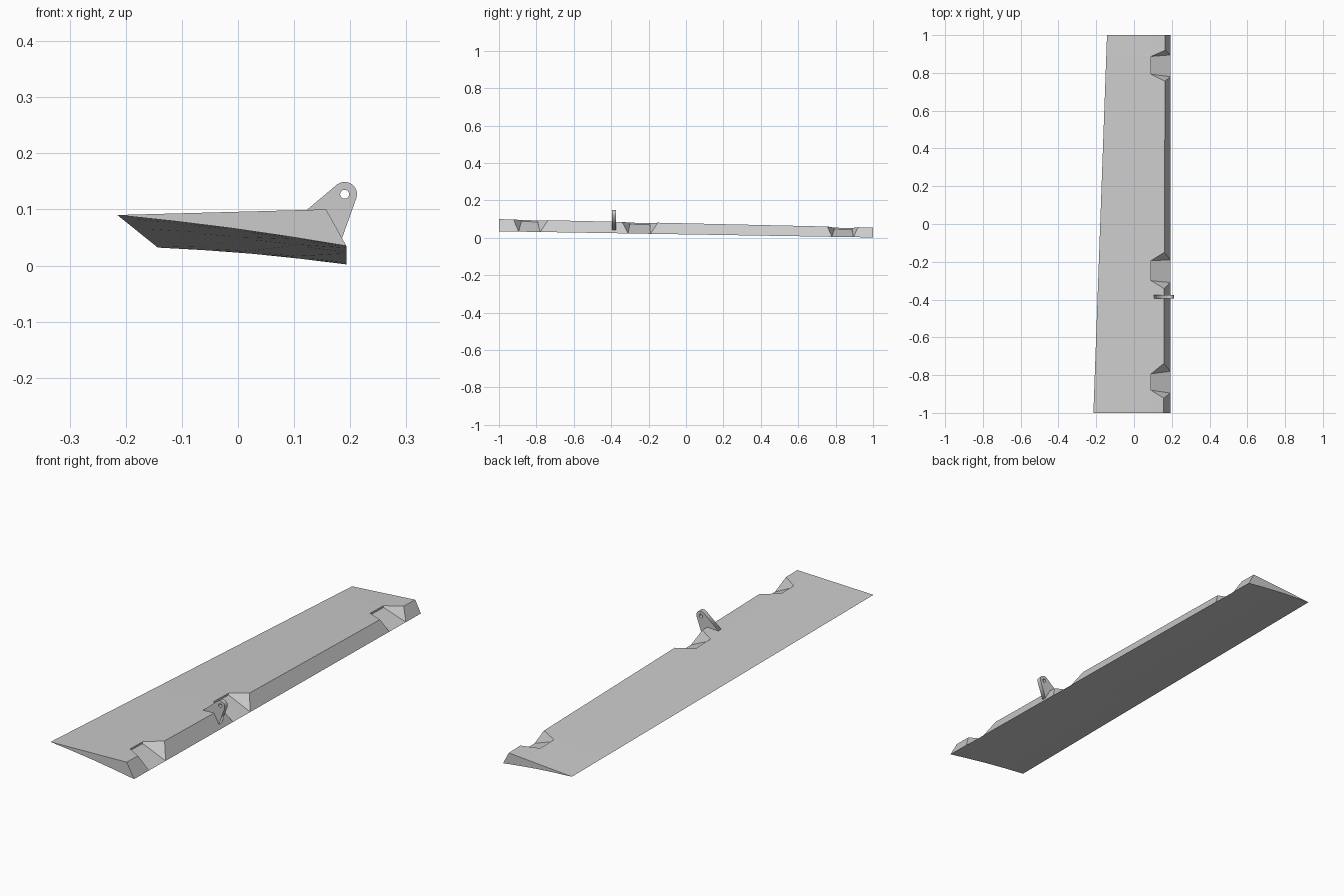
import bpy, bmesh, math
from mathutils import Vector

cube = bpy.data.objects.get("Cube")
if cube:
    bpy.data.objects.remove(cube, do_unlink=True)

grey = bpy.data.materials.new("light_grey")
grey.use_nodes = True
colour = (0.6, 0.6, 0.6, 1)
grey.diffuse_color = colour
grey.node_tree.nodes["Principled BSDF"].inputs["Base Color"].default_value = colour

# Section corners at the front tip and back tip, swept straight between them
TRAIL = Vector((-0.215, -1, 0.09)), Vector((-0.143, 1, 0.032))
CREST = Vector((0.157, -1, 0.10)), Vector((0.165, 1, 0.055))
LIP = Vector((0.193, -1, 0.035)), Vector((0.193, 1, 0.002))


def along(edge, y):
    return edge[0].lerp(edge[1], (y + 1) / 2)


def on_top(x, y):
    a, b = along(TRAIL, y), along(CREST, y)
    return a.lerp(b, (x - a.x) / (b.x - a.x))


bm = bmesh.new()


def station(y_root, y_crest, y_lip):
    """One cross-section; the three y values differ at the hinge notches."""
    trail, lip = along(TRAIL, y_root), along(LIP, y_lip)
    pts = {"trail": trail, "root": on_top(0.09, y_root),
           "crest": along(CREST, y_crest), "lip": lip}
    for i in (1, 2, 3):
        p = trail.lerp(lip, i / 4)
        p.z += 0.004 * math.sin(math.pi * i / 4)
        pts["under%d" % i] = p
    return {k: bm.verts.new(p) for k, p in pts.items()}


def strip(a, b, names):
    for n, m in zip(names, names[1:]):
        bm.faces.new((a[n], b[n], b[m], a[m]))


UNDER = ["lip", "under3", "under2", "under1", "trail"]
TOP = ["trail", "root", "crest", "lip"]

# Hinge notches: (root, crest, lip) for the near and far walls
notches = [((-0.88, -0.922, -0.895), (-0.793, -0.738, -0.78)),
           ((-0.30, -0.342, -0.31), (-0.194, -0.15, -0.19)),
           ((0.793, 0.756, 0.78), (0.887, 0.92, 0.895))]

first = last = station(-1, -1, -1)
for near, far in notches:
    a, b = station(*near), station(*far)
    strip(last, a, TOP + UNDER[1:])
    strip(a, b, ["trail", "root"])
    strip(a, b, UNDER)
    # Ramp floor, short back step and flared side walls
    for s in (a, b):
        s["floor"] = bm.verts.new(s["root"].co - Vector((0, 0, 0.008)))
        bm.faces.new([s[n] for n in ("root", "crest", "lip", "floor")])
    strip(a, b, ["root", "floor", "lip"])
    last = b
end = station(1, 1, 1)
strip(last, end, TOP + UNDER[1:])
for s in (first, end):
    bm.faces.new([s[n] for n in TOP + UNDER[1:-1]])
bmesh.ops.recalc_face_normals(bm, faces=bm.faces)
mesh = bpy.data.meshes.new("flap_body")
bm.to_mesh(mesh)
bm.free()
body = bpy.data.objects.new("flap_body", mesh)
bpy.context.collection.objects.link(body)
mesh.materials.append(grey)

# Control bracket: flat plate with a rounded eye and a pin hole
EYE = (0.19, 0.127)


def arc(radius, start, stop, count):
    angles = [math.radians(start + (stop - start) * i / count) for i in range(count + 1)]
    return [(EYE[0] + radius * math.cos(t), EYE[1] + radius * math.sin(t)) for t in angles]


outline = [(0.10, 0.08), (0.155, 0.08), (0.183, 0.042)] + arc(0.022, -18, 129, 12)
hole = arc(0.008, 0, 360, 16)[:-1]
curve = bpy.data.curves.new("control_bracket", "CURVE")
curve.dimensions = "2D"
curve.fill_mode = "BOTH"
curve.extrude = 0.01
for pts in (outline, hole):
    spline = curve.splines.new("POLY")
    spline.points.add(len(pts) - 1)
    for p, (x, z) in zip(spline.points, pts):
        p.co = (x, z, 0, 1)
    spline.use_cyclic_u = True
bracket = bpy.data.objects.new("control_bracket", curve)
bpy.context.collection.objects.link(bracket)
bracket.rotation_euler.x = math.pi / 2
bracket.location.y = -0.385
curve.materials.append(grey)
bpy.ops.object.select_all(action="DESELECT")
bracket.select_set(True)
bpy.context.view_layer.objects.active = bracket
bpy.ops.object.convert(target="MESH")
